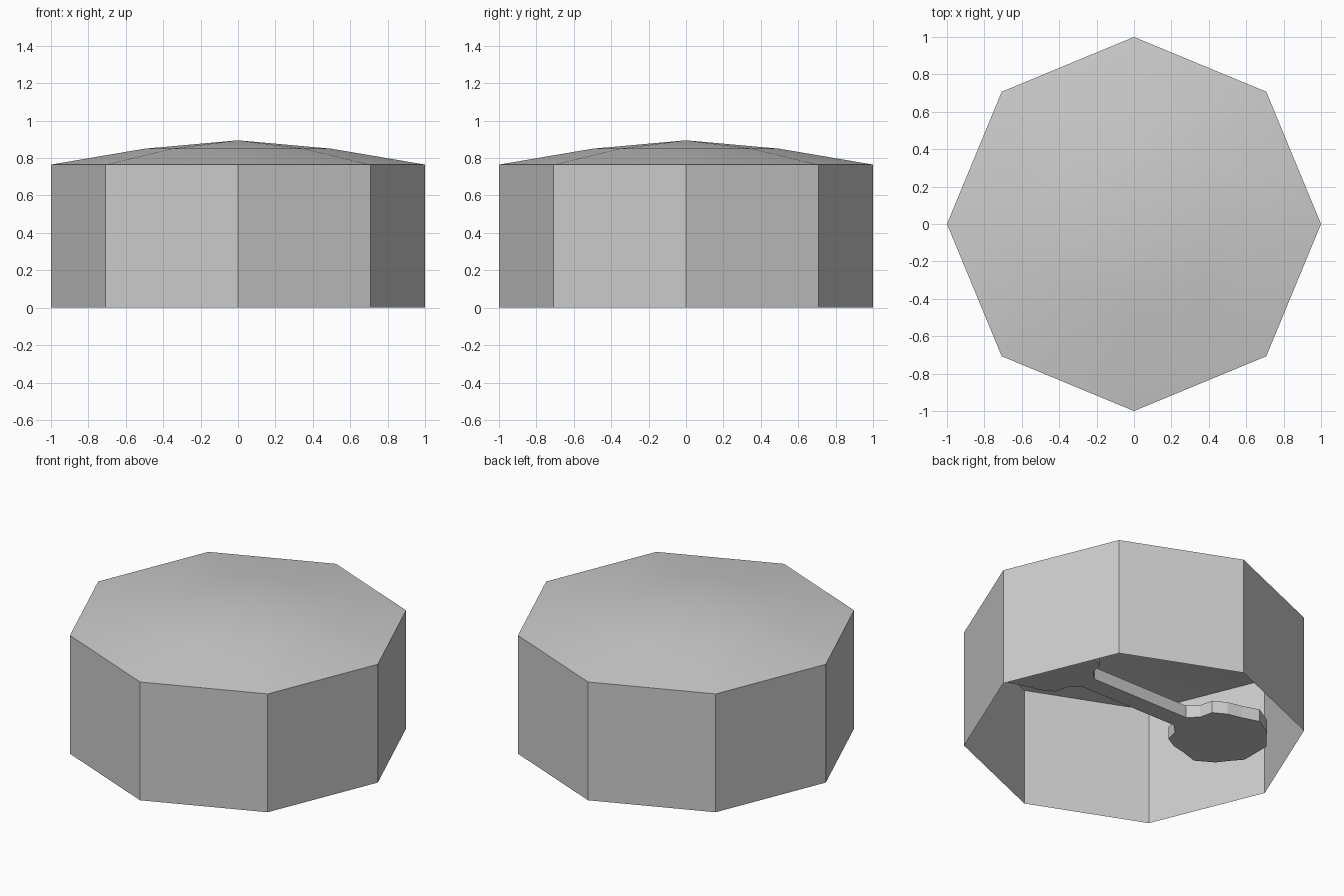
import bpy, bmesh, math

cube = bpy.data.objects.get("Cube")
if cube:
    bpy.data.objects.remove(cube, do_unlink=True)

# One plain grey for everything
GREY = (0.6, 0.6, 0.6, 1.0)
grey = bpy.data.materials.new("light_grey")
grey.use_nodes = True
grey.diffuse_color = GREY
grey.node_tree.nodes["Principled BSDF"].inputs["Base Color"].default_value = GREY

SIDES = 8
RIM_Z = 0.765


def finish(bm, name, smooth=False):
    """Turn a bmesh into a named, coloured object."""
    mesh = bpy.data.meshes.new(name)
    bm.to_mesh(mesh)
    bm.free()
    mesh.materials.append(grey)
    obj = bpy.data.objects.new(name, mesh)
    bpy.context.collection.objects.link(obj)
    for p in mesh.polygons:
        p.use_smooth = smooth
    return obj


def ring(bm, radius, z):
    """Octagon of vertices with corners on the axes."""
    steps = [2 * math.pi * i / SIDES for i in range(SIDES)]
    return [bm.verts.new((radius * math.cos(a), radius * math.sin(a), z)) for a in steps]


def bridge(bm, low, high):
    for i in range(SIDES):
        j = (i + 1) % SIDES
        bm.faces.new((low[i], low[j], high[j], high[i]))


# Eight upright walls, open underneath
bm = bmesh.new()
bridge(bm, ring(bm, 1.0, 0.0), ring(bm, 1.0, RIM_Z))
finish(bm, "octagonal_wall")

# Shallow two-stage domed roof
bm = bmesh.new()
rim = ring(bm, 1.0, RIM_Z)
middle = ring(bm, 0.5, 0.85)
bridge(bm, rim, middle)
apex = bm.verts.new((0, 0, 0.895))
for i in range(SIDES):
    bm.faces.new((middle[i], middle[(i + 1) % SIDES], apex))
finish(bm, "domed_roof", smooth=True)

# Flat bar with a lobed pad at each end, inside the shell
quarter = [(0.35, 0.057), (0.41, 0.115), (0.43, 0.20), (0.51, 0.245),
           (0.60, 0.265), (0.71, 0.30), (0.82, 0.235), (0.87, 0.17),
           (0.93, 0.10)]
half = quarter + [(x, -y) for x, y in reversed(quarter)]
# The outline runs clockwise, so reverse it to face up
outline = (half + [(-x, -y) for x, y in half])[::-1]
BAR_Z, BAR_THICK = 0.244, 0.08
bm = bmesh.new()
face = bm.faces.new([bm.verts.new((x, y, BAR_Z)) for x, y in outline])
top = bmesh.ops.extrude_face_region(bm, geom=[face])["geom"]
bmesh.ops.translate(bm, vec=(0, 0, BAR_THICK),
                    verts=[g for g in top if isinstance(g, bmesh.types.BMVert)])
bmesh.ops.recalc_face_normals(bm, faces=bm.faces)
finish(bm, "inner_lobed_bar")
